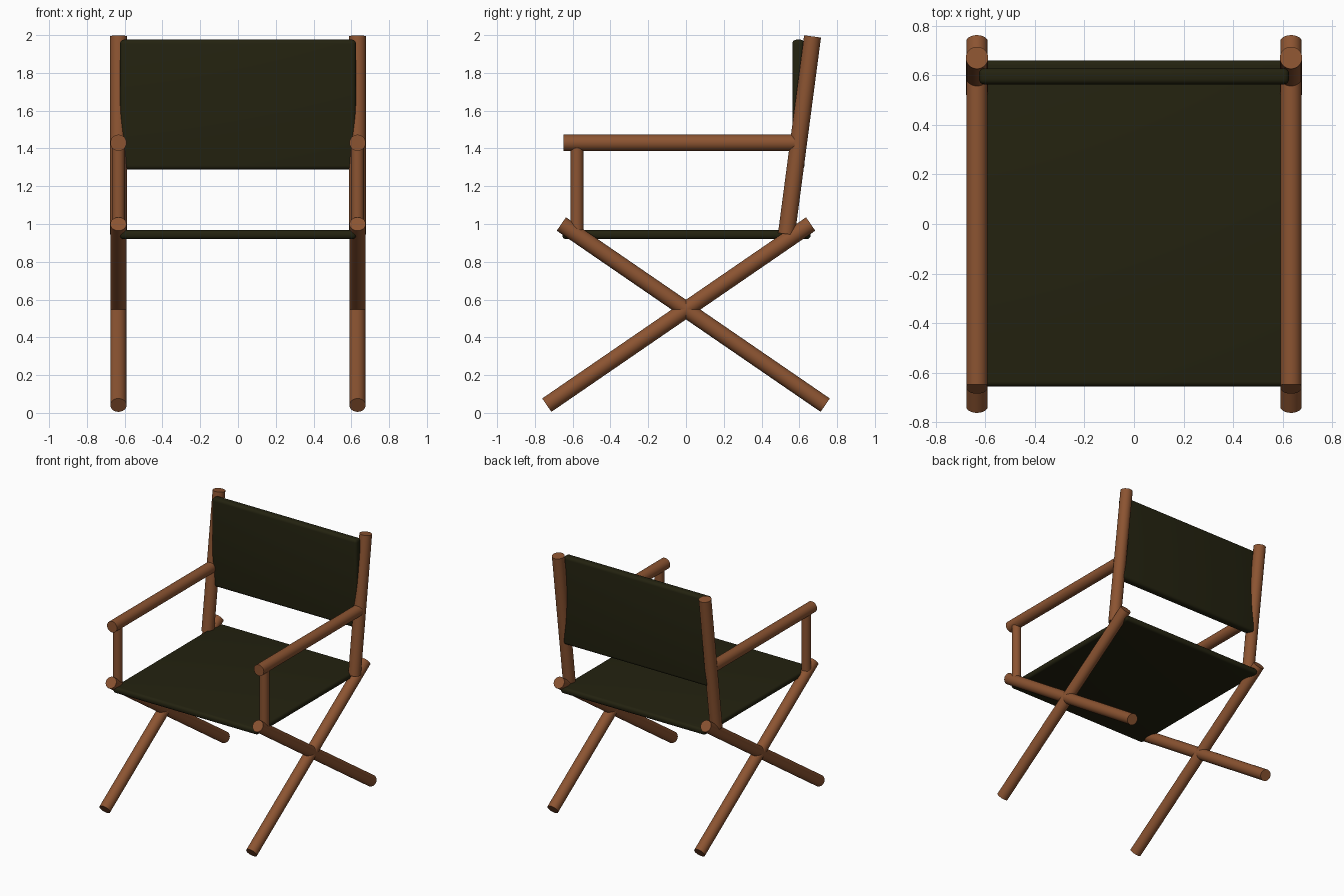
import bpy
import math
from mathutils import Vector

cube = bpy.data.objects.get("Cube")
if cube:
    bpy.data.objects.remove(cube, do_unlink=True)


def make_material(name, color):
    mat = bpy.data.materials.new(name)
    mat.use_nodes = True
    mat.diffuse_color = (*color, 1)
    mat.node_tree.nodes["Principled BSDF"].inputs["Base Color"].default_value = (*color, 1)
    return mat


wood = make_material("brown wood", (0.26, 0.088, 0.031))
canvas = make_material("dark olive canvas", (0.017, 0.016, 0.005))


def finish(name, mat):
    obj = bpy.context.object
    obj.name = name
    obj.data.materials.append(mat)
    bpy.ops.object.shade_smooth_by_angle(angle=math.radians(40))
    return obj


def rod(name, x, start, end, radius):
    """Round pole between two (y, z) points in the plane at x."""
    a, b = Vector((x, *start)), Vector((x, *end))
    axis = b - a
    bpy.ops.mesh.primitive_cylinder_add(
        vertices=32, radius=radius, depth=axis.length, location=(a + b) / 2,
        rotation=axis.to_track_quat("Z", "Y").to_euler())
    finish(name, wood)


def panel(name, low, high, bevel):
    """Soft-edged cloth slab between two corners."""
    low, high = Vector(low), Vector(high)
    bpy.ops.mesh.primitive_cube_add(size=1, location=(low + high) / 2)
    obj = bpy.context.object
    obj.scale = high - low
    bpy.ops.object.transform_apply(location=False, rotation=False, scale=True)
    mod = obj.modifiers.new("soft edges", "BEVEL")
    mod.width = bevel
    mod.segments = 5
    bpy.ops.object.modifier_apply(modifier=mod.name)
    finish(name, canvas)


# Wooden frame, one set of poles on each side
for side, x in (("left", 0.633), ("right", -0.633)):
    rod(side + "_front_leg", x, (-0.737, 0.041), (0.66, 1.0), 0.043)
    rod(side + "_rear_leg", x, (0.737, 0.041), (-0.66, 1.0), 0.043)
    rod(side + "_back_post", x, (0.532, 0.947), (0.67, 1.993), 0.045)
    rod(side + "_armrest", x, (-0.648, 1.43), (0.575, 1.43), 0.043)
    rod(side + "_arm_support", x, (-0.577, 0.95), (-0.577, 1.43), 0.034)

# Canvas seat and backrest
panel("seat", (-0.625, -0.655, 0.92), (0.625, 0.66, 0.967), 0.02)
panel("backrest", (-0.625, 0.563, 1.288), (0.625, 0.627, 1.976), 0.022)
